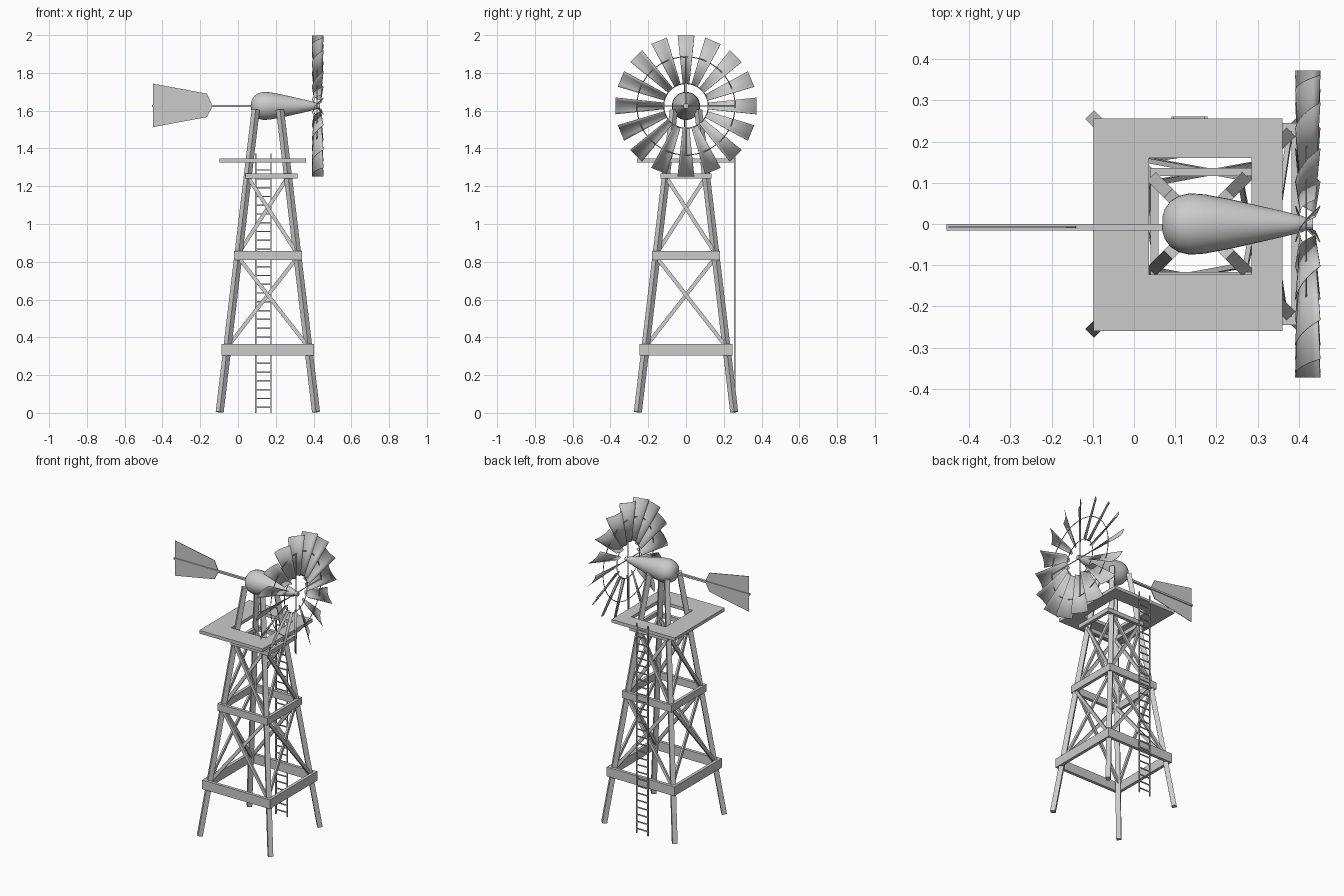
import bpy, bmesh, math
from mathutils import Vector

if "Cube" in bpy.data.objects:
    bpy.data.objects.remove(bpy.data.objects["Cube"])

CX = 0.158          # tower axis
HZ = 1.625          # wheel axis height


def finish(name, bm, smooth=False):
    bmesh.ops.recalc_face_normals(bm, faces=bm.faces)
    me = bpy.data.meshes.new(name)
    bm.to_mesh(me)
    bm.free()
    ob = bpy.data.objects.new(name, me)
    bpy.context.collection.objects.link(ob)
    if smooth:
        bpy.ops.object.select_all(action='DESELECT')
        ob.select_set(True)
        bpy.context.view_layer.objects.active = ob
        bpy.ops.object.shade_smooth_by_angle(angle=math.radians(40))
    return ob


def beam(bm, p, q, w, d, ref):
    """Bar from p to q, width w across and depth d along ref."""
    p, q = Vector(p), Vector(q)
    t = (q - p).normalized()
    s = t.cross(Vector(ref)).normalized()
    n = s.cross(t)
    ends = [[bm.verts.new(c + s * a * w / 2 + n * b * d / 2)
             for a, b in ((-1, -1), (1, -1), (1, 1), (-1, 1))] for c in (p, q)]
    bm.faces.new(ends[0])
    bm.faces.new(ends[1][::-1])
    for i in range(4):
        j = (i + 1) % 4
        bm.faces.new((ends[0][i], ends[0][j], ends[1][j], ends[1][i]))


def frame(name, x0, x1, y0, y1, hole, z0, z1):
    """Square frame with a rectangular opening."""
    bm = bmesh.new()
    rings = []
    for (a, b, c, d) in ((x0, x1, y0, y1), hole):
        for z in (z0, z1):
            rings.append([bm.verts.new((x, y, z)) for x, y in
                          ((a, c), (b, c), (b, d), (a, d))])
    ob, ot, ib, it = rings
    for u, v in ((ob, ot), (ot, it), (it, ib), (ib, ob)):
        for i in range(4):
            j = (i + 1) % 4
            bm.faces.new((u[i], u[j], v[j], v[i]))
    return finish(name, bm)


def half(z):        # leg distance from the axis at height z
    return 0.255 - 0.19 * z / 1.6


# Four tapering legs
for k, (sx, sy) in enumerate(((1, 1), (-1, 1), (-1, -1), (1, -1))):
    bm = bmesh.new()
    a, b = half(0), half(1.605)
    beam(bm, (CX + sx * a, sy * a, 0.004), (CX + sx * b, sy * b, 1.605),
         0.03, 0.03, (sx, sy, 0))
    finish(f"leg_{k + 1}", bm)

# Horizontal board frames
for name, x0, x1, h, z0, z1 in (("lower_frame", -0.087, 0.402, 0.245, 0.305, 0.365),
                                ("middle_frame", -0.022, 0.338, 0.18, 0.81, 0.857),
                                ("upper_frame", 0.04, 0.315, 0.136, 1.24, 1.267)):
    t = 0.02
    frame(name, x0, x1, -h, h, (x0 + t, x1 - t, -h + t, h - t), z0, z1)

# Platform with central opening
frame("platform", -0.098, 0.36, -0.26, 0.256, (0.037, 0.285, -0.123, 0.16), 1.325, 1.346)

# Crossed braces on all four faces
bm = bmesh.new()
for z0, z1 in ((0.35, 0.825), (0.845, 1.25)):
    a, b = half(z0), half(z1)
    for k in range(4):
        n = Vector((math.cos(k * math.pi / 2), math.sin(k * math.pi / 2), 0))
        s = Vector((-n.y, n.x, 0))
        c = Vector((CX, 0, 0))
        for e in (1, -1):
            off = n * 0.006 * e
            beam(bm, c + n * a + s * a * e + off + Vector((0, 0, z0)),
                 c + n * b - s * b * e + off + Vector((0, 0, z1)), 0.02, 0.012, n)
finish("cross_braces", bm)

# Ladder
bm = bmesh.new()
for x in (0.094, 0.175):
    beam(bm, (x, 0.258, 0), (x, 0.258, 1.372), 0.007, 0.006, (0, 1, 0))
for i in range(29):
    z = 0.03 + i * 0.0465
    beam(bm, (0.094, 0.258, z), (0.175, 0.258, z), 0.007, 0.005, (0, 1, 0))
finish("ladder", bm)

# Teardrop gearbox housing, turned about the x axis
prof = [(0.069, 0.018), (0.075, 0.037), (0.088, 0.055), (0.108, 0.068), (0.135, 0.0745),
        (0.17, 0.072), (0.23, 0.061), (0.31, 0.043), (0.375, 0.028), (0.41, 0.019), (0.42, 0.013)]
bm = bmesh.new()
N = 32
rows = [[bm.verts.new((x, r * math.cos(i * math.tau / N), HZ + r * math.sin(i * math.tau / N)))
         for i in range(N)] for x, r in prof]
for u, v in zip(rows, rows[1:]):
    for i in range(N):
        j = (i + 1) % N
        bm.faces.new((u[i], u[j], v[j], v[i]))
bm.faces.new(rows[0])
bm.faces.new(rows[-1])
finish("gearbox_housing", bm, True)

# Tail boom and vane
bm = bmesh.new()
beam(bm, (-0.455, -0.008, HZ), (0.1, -0.008, HZ), 0.016, 0.012, (0, 0, 1))
finish("tail_boom", bm)
bm = bmesh.new()
f = bm.faces.new([bm.verts.new((x, -0.01, z)) for x, z in
                  ((-0.45, 1.513), (-0.165, 1.566), (-0.141, 1.61),
                   (-0.141, 1.64), (-0.165, 1.69), (-0.45, 1.743))])
ext = bmesh.ops.extrude_face_region(bm, geom=[f])
bmesh.ops.translate(bm, vec=(0, 0.004, 0),
                    verts=[v for v in ext["geom"] if isinstance(v, bmesh.types.BMVert)])
finish("tail_vane", bm)

# Sixteen cupped, pitched blades
bm = bmesh.new()
for k in range(16):
    th = k * math.tau / 16
    rad = Vector((0, math.cos(th), math.sin(th)))
    tan = Vector((0, -math.sin(th), math.cos(th)))
    rows = []
    for r, w, d in ((0.115, 0.034, 0.036), (0.373, 0.088, 0.06)):
        row = []
        for i in range(7):
            u = i / 6 - 0.5
            x = 0.422 - u * d - 0.012 * (1 - 4 * u * u)
            row.append(bm.verts.new(Vector((x, 0, HZ)) + rad * r + tan * u * w))
        rows.append(row)
    for i in range(6):
        bm.faces.new((rows[0][i], rows[0][i + 1], rows[1][i + 1], rows[1][i]))
blades = finish("wheel_blades", bm, True)
m = blades.modifiers.new("thickness", 'SOLIDIFY')
m.thickness = 0.002
m.offset = 0

# Wheel support rings
for name, r in (("outer_ring", 0.26), ("inner_ring", 0.118)):
    bpy.ops.mesh.primitive_torus_add(major_radius=r, minor_radius=0.0025, major_segments=48,
                                     minor_segments=6, location=(0.418, 0, HZ),
                                     rotation=(0, math.pi / 2, 0))
    bpy.context.object.name = name

# Spokes and hub
bm = bmesh.new()
for k in range(4):
    th = k * math.pi / 2
    beam(bm, (0.418, 0, HZ),
         (0.418, 0.26 * math.cos(th), HZ + 0.26 * math.sin(th)), 0.004, 0.004, (1, 0, 0))
finish("wheel_spokes", bm)
bpy.ops.mesh.primitive_cylinder_add(vertices=12, radius=0.014, depth=0.026,
                                    location=(0.422, 0, HZ), rotation=(0, math.pi / 2, 0))
bpy.context.object.name = "wheel_hub"
